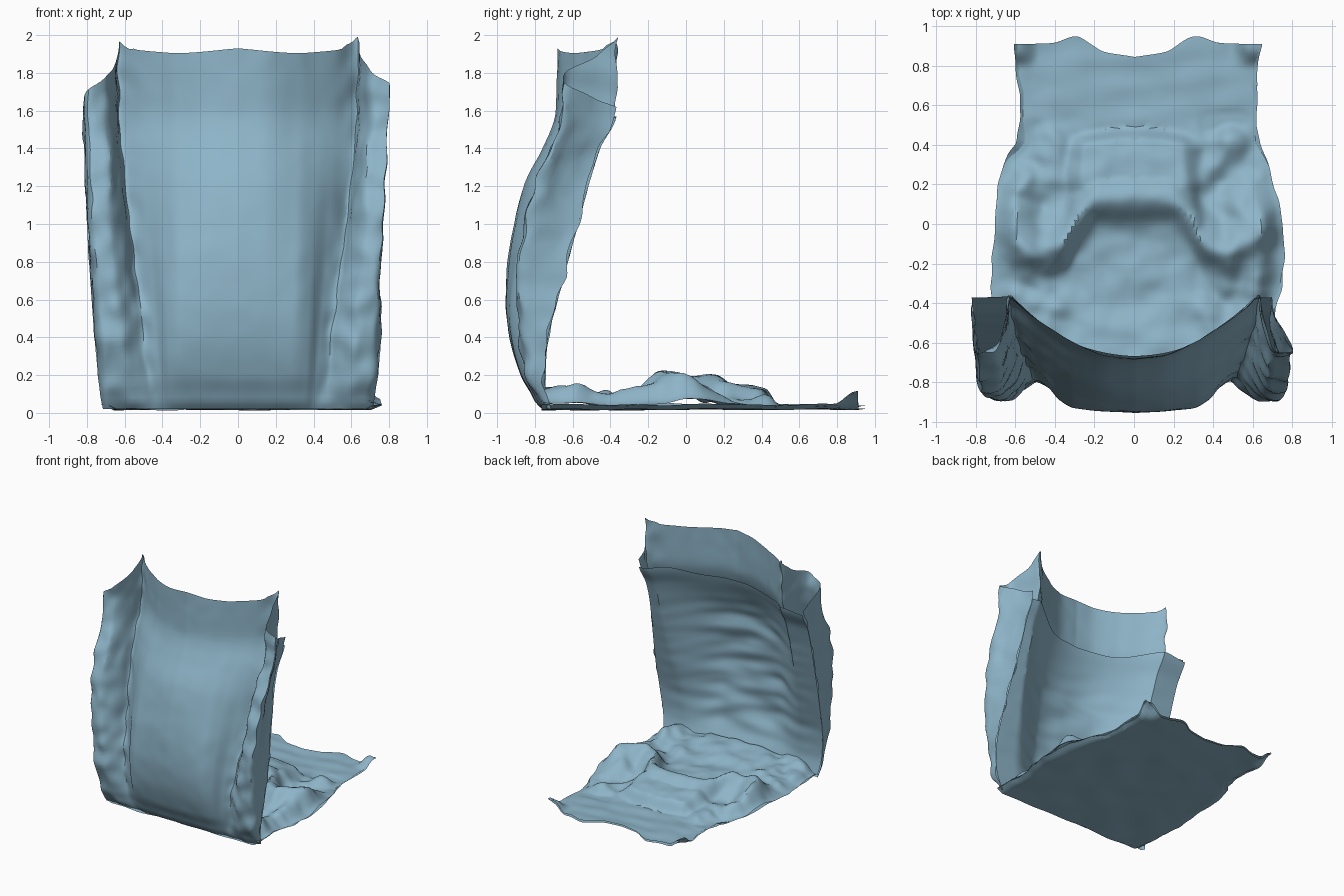
import bpy, math
from mathutils import Vector, noise

if "Cube" in bpy.data.objects:
    bpy.data.objects.remove(bpy.data.objects["Cube"])


def interp(table, t):
    """Smooth, overshoot-free lookup in a list of (key, value) pairs."""
    if t <= table[0][0]:
        return table[0][1]
    if t >= table[-1][0]:
        return table[-1][1]
    n = len(table)
    slope = [(table[i + 1][1] - table[i][1]) / (table[i + 1][0] - table[i][0]) for i in range(n - 1)]

    def tangent(i):
        if i == 0 or i == n - 1:
            return slope[min(i, n - 2)]
        a, b = slope[i - 1], slope[i]
        return 2 * a * b / (a + b) if a * b > 0 else 0

    i = max(k for k in range(n - 1) if table[k][0] <= t)
    (a, p), (b, q) = table[i], table[i + 1]
    h = b - a
    s = (t - a) / h
    return (p * (1 + 2 * s) * (1 - s) ** 2 + q * s * s * (3 - 2 * s)
            + h * tangent(i) * s * (1 - s) ** 2 - h * tangent(i + 1) * s * s * (1 - s))


def step(t, a, b):
    t = min(1, max(0, (t - a) / (b - a)))
    return t * t * (3 - 2 * t)


def rough(x, y, z, f=5.0):
    return noise.noise(Vector((x * f, y * f, z * f)))


fabric = bpy.data.materials.new("blue_fabric")
fabric.diffuse_color = (.27, .46, .58, 1)
fabric.use_nodes = True
fabric.node_tree.nodes["Principled BSDF"].inputs["Base Color"].default_value = fabric.diffuse_color


def sheet(name, f, nu, nv):
    """Grid surface from f(u, v), u in -1..1, v in 0..1."""
    verts = [f(-1 + 2 * i / nu, j / nv) for j in range(nv + 1) for i in range(nu + 1)]
    n = nu + 1
    faces = [(j * n + i, j * n + i + 1, (j + 1) * n + i + 1, (j + 1) * n + i)
             for j in range(nv) for i in range(nu)]
    me = bpy.data.meshes.new(name)
    me.from_pydata(verts, [], faces)
    me.materials.append(fabric)
    ob = bpy.data.objects.new(name, me)
    bpy.context.collection.objects.link(ob)
    bpy.context.view_layer.objects.active = ob
    ob.select_set(True)
    bpy.ops.object.shade_smooth_by_angle(angle=math.radians(30))
    ob.select_set(False)


# Side profiles of the backrest, keyed by height
REAR = [(0.02, -.76), (.06, -.80), (.1, -.82), (.2, -.875), (.4, -.935), (.6, -.955),
        (.8, -.945), (1, -.91), (1.2, -.86), (1.4, -.76), (1.5, -.715), (1.6, -.69), (1.93, -.68)]
EDGE = [(.02, -.72), (.2, -.75), (.4, -.73), (.6, -.68), (1, -.575), (1.4, -.46), (1.55, -.38),
        (1.65, -.36), (2, -.36)]
WIDTH = [(.02, .71), (.2, .74), (.4, .76), (.6, .775), (1, .80), (1.4, .815), (1.65, .825)]

# Half cross-section: path parameter -> sideways and depth fractions, low down and at the top
SIDE_LOW = [(0, 0), (.3, .38), (.42, .49), (.52, .56), (.63, .64), (.7, .71), (.78, .83), (.86, .94), (.91, .98), (1, 1)]
SIDE_HIGH = [(0, 0), (.3, .38), (.42, .5), (.52, .63), (.63, .765), (.7, .79), (.78, .86), (.86, .96), (.91, .99), (1, 1)]
LOW = [(0, 1), (.3, .97), (.42, .8), (.52, .5), (.63, .36), (.7, .56), (.78, .74), (.86, .68), (.91, .5), (1, 0)]
HIGH = [(0, 1), (.12, .96), (.3, .73), (.42, .54), (.52, .32), (.63, .02), (.7, .4), (.78, .85), (.86, .9), (.91, .7), (1, 0)]
TOP = [(0, 1.93), (.3, 1.905), (.52, 1.92), (.6, 1.955), (.63, 1.98), (.66, 1.93), (.7, 1.87), (.8, 1.77), (.88, 1.72), (1, 1.6)]


def pinch(u, z):
    """The upper right side tucks inward behind its bolster."""
    return .15 * step(z, .3, 1.4) if u > 0 else 0


def back_shell(u, v):
    a, s = abs(u), 1 if u > 0 else -1
    z = .02 + (interp(TOP, a) + .02 * u * (a > .55) - .02) * v ** 1.1
    k = step(z, .1, 1.7)
    t = interp(LOW, a) * (1 - k) + interp(HIGH, a) * k
    w = interp(SIDE_LOW, a) * (1 - k) + interp(SIDE_HIGH, a) * k - pinch(u, z) * step(a, .86, 1)
    e = interp(EDGE, z)
    x = s * w * interp(WIDTH, z)
    y = e + t * (interp(REAR, z) - e)
    c = step(a, .5, .65) * .024 + .003         # crumple the side bolsters only
    return (x + c * rough(x, y, z, 8) * .5, y + c * rough(x + 5, y, z, 9), max(.012, z))


def back_lining(u, v):
    a = abs(u)
    z = .05 + (1.48 + .07 * a ** 2 + .03 * math.cos(a * 9) * a - .02) * v
    e = interp(EDGE, z)
    x = u * interp(WIDTH, z) * (1 - pinch(u, z))
    w = abs(x) / interp(WIDTH, z)
    k = step(z, .3, 1.4)
    t = .86 * max(0, 1 - (w / .75) ** 2) * k + .62 * (1 - step(w, .3, .75)) * (1 - k) - .02 * k * step(w, .6, .75)
    y = e + t * (interp(REAR, z) - e)
    r = .028 * (1 - a ** 4) * step(z, .1, .3) * (1 - .85 * step(z, 1.1, 1.4)) * (1 - .6 * step(a, .3, .7))
    y += r * noise.noise(Vector((x * 3.2, 1, z * 10 + 1.2 * x)))     # sagging horizontal wrinkles
    return (x, y, z)


# Seat pan outline and relief
LEFT = [(-.8, .69), (-.3, .72), (0, .70), (.2, .685), (.35, .64), (.42, .59), (.6, .575), (.8, .6), (.95, .61)]
RIGHT = [(-.8, .73), (-.5, .71), (-.3, .75), (-.1, .76), (.1, .73), (.3, .68), (.5, .62), (.75, .62), (.9, .645)]
FRONT = [(0, .845), (.15, .87), (.3, .95), (.42, .915), (.6, .91), (1, .905)]
RIDGE = [(0, .14), (.18, .13), (.27, .05), (.37, -.11), (.46, -.15), (.58, -.09), (.75, .02)]


def pan_plan(u, v):
    y = -.765 + v * (interp(FRONT, abs(u) * .62) + .765)
    x = u * interp(RIGHT if u > 0 else LEFT, y)
    return x, y


def pan_top(u, v):
    x, y = pan_plan(u, v)
    a = abs(x)
    d = y - interp(RIDGE, a)
    ridge = .135 * math.exp(-(d / (.11 if d < 0 else .15)) ** 2)     # arched ridge
    edge_y = .5 - .5 * a * a
    shelf = .09 * (1 - step(y, edge_y - .08, edge_y)) * step(y, .0, .18) * (1 - step(a, .24, .36))
    h = max(ridge, shelf) + .05 * (1 - step(y, -.7, -.3)) + .03 * (1 - step(y, .2, .5))
    h += .03 * step(a, .4, .6) * step(y, -.6, -.2) * (1 - step(y, .2, .5))
    h += .085 * step(y, .78, .89) * step(a, .48, .6)                 # curled corners
    h += (1 - step(y, .45, .6)) * (.045 * rough(x, y, 2, 6) + .014 * rough(x, y, 7, 12)) * (.4 + step(a, .2, .5))
    h += .012 * rough(x, y * 1.7, 9, 5)
    rim = 1 - step(abs(u), .84, 1) * (1 - .8 * step(y, .75, .85)) * .8
    return (x + .012 * rough(x, y, 4, 9), y, max(.028, .035 + h * rim))


def pan_underside(u, v):
    x, y = pan_plan(u, v)
    # last strip at each side turns up to meet the cushion edge
    lift = .075 * step(y, .78, .9) * step(abs(x), .48, .6) + .025 * step(abs(u), .93, 1)
    return (x + .012 * rough(x, y, 4, 9), y, max(.003, .02 + lift + .012 * rough(x, y, 1, 4)))


sheet("back_shell", back_shell, 120, 64)
sheet("back_lining", back_lining, 64, 72)
sheet("seat_pan_top", pan_top, 80, 100)
sheet("seat_pan_underside", pan_underside, 56, 60)
